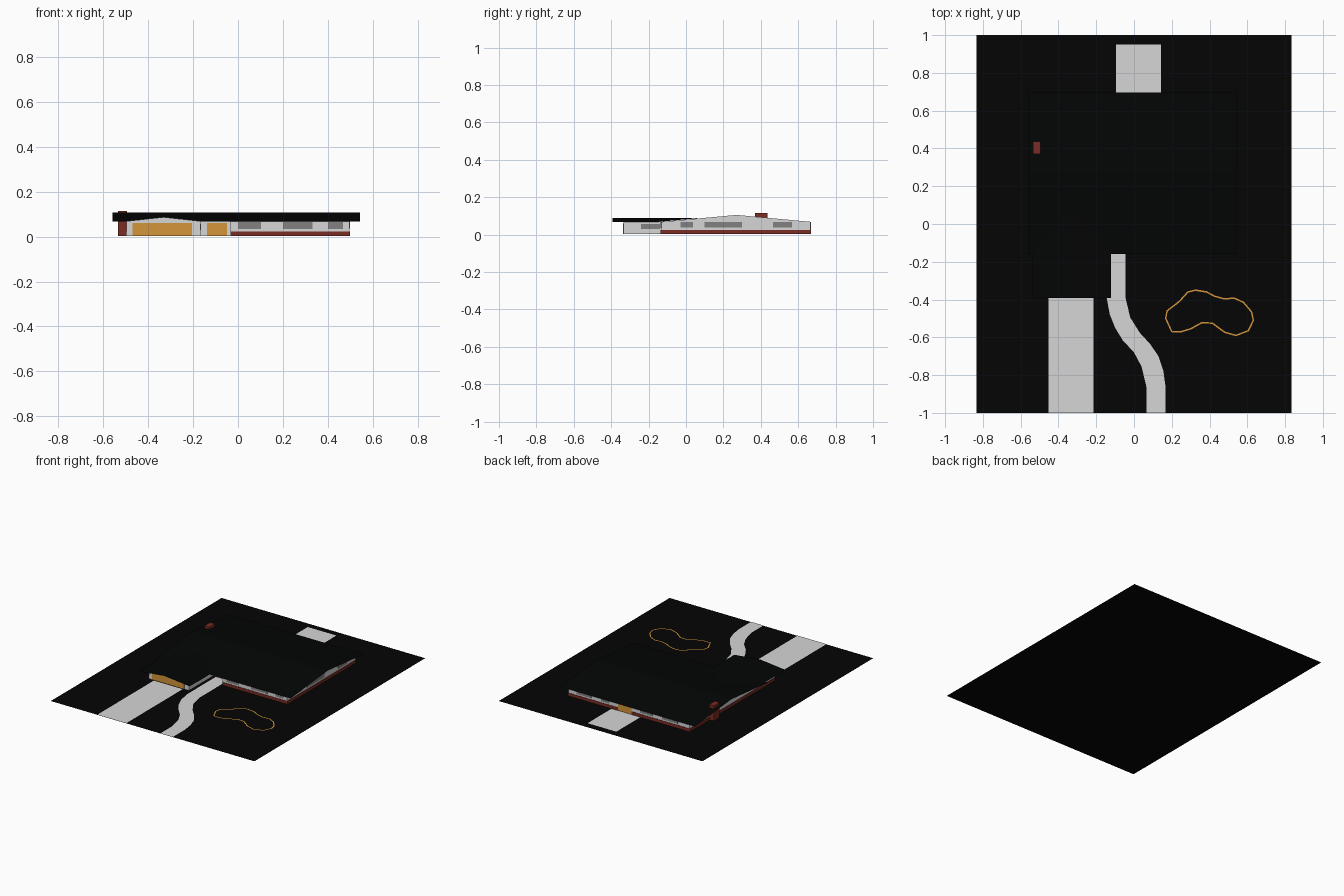
import bpy, bmesh, math
from mathutils import Vector

cube = bpy.data.objects.get("Cube")
if cube:
    bpy.data.objects.remove(cube, do_unlink=True)


def material(name, rgb):
    m = bpy.data.materials.new(name)
    m.use_nodes = True
    m.diffuse_color = (*rgb, 1)
    m.node_tree.nodes["Principled BSDF"].inputs["Base Color"].default_value = (*rgb, 1)
    return m


LAWN = material("black ground", (0.0015, 0.0015, 0.0015))
ROOF = material("black roof", (0.001, 0.0015, 0.0013))
WALL = material("light grey wall", (0.67, 0.67, 0.67))
PAVE = material("pale concrete", (0.67, 0.67, 0.67))
GLASS = material("grey glass", (0.22, 0.22, 0.22))
BRICK = material("red brick", (0.19, 0.025, 0.016))
TAN = material("tan wood", (0.65, 0.3, 0.042))


def mesh(name, verts, faces, mat):
    me = bpy.data.meshes.new(name)
    me.from_pydata(verts, [], faces)
    bm = bmesh.new()
    bm.from_mesh(me)
    bmesh.ops.recalc_face_normals(bm, faces=bm.faces)
    bm.to_mesh(me)
    bm.free()
    me.materials.append(mat)
    ob = bpy.data.objects.new(name, me)
    bpy.context.collection.objects.link(ob)
    return ob


def prism(name, ring, offset, mat):
    """Extrude a closed ring of 3D points along an offset."""
    n, off = len(ring), Vector(offset)
    verts = [Vector(p) for p in ring] + [Vector(p) + off for p in ring]
    faces = [tuple(range(n)), tuple(range(n, 2 * n))]
    faces += [(i, (i + 1) % n, n + (i + 1) % n, n + i) for i in range(n)]
    return mesh(name, verts, faces, mat)


def box(name, x, y, z, mat):
    ring = [(x[0], y[0], z[0]), (x[1], y[0], z[0]), (x[1], y[1], z[0]), (x[0], y[1], z[0])]
    return prism(name, ring, (0, 0, z[1] - z[0]), mat)


def ribbon(name, left, right, z, mat):
    """Flat strip between two matching outlines."""
    n = len(left)
    verts = [(x, y, z) for x, y in left + right]
    return mesh(name, verts, [(i, n + i, n + i + 1, i + 1) for i in range(n - 1)], mat)


# Main levels
BOTTOM = 0.003  # underside of the walls, just clear of the ground sheet
EAVE, RIDGE, GARAGE_RIDGE = 0.067, 0.107, 0.089
FRONT, BACK, RIDGE_Y = -0.16, 0.695, 0.27
WEST, EAST = -0.497, 0.496
WALL_FRONT, WALL_BACK, GARAGE_FRONT = -0.132, 0.666, -0.335
ENTRY_Y = -0.05
GARAGE_X, GARAGE_EAST = -0.331, -0.167


def roof_z(y):
    return RIDGE - (RIDGE - EAVE) * abs(y - RIDGE_Y) / (RIDGE_Y - FRONT)


# Ground
mesh("ground", [(-0.835, -1, 0), (0.835, -1, 0), (0.835, 1, 0), (-0.835, 1, 0)],
     [(0, 1, 2, 3)], LAWN)

# Paving
ribbon("driveway", [(-0.452, -1), (-0.452, -0.34)], [(-0.215, -1), (-0.215, -0.34)], 0.002, PAVE)
ribbon("back_patio", [(-0.094, 0.668), (-0.094, 0.95)], [(0.142, 0.668), (0.142, 0.95)], 0.002, PAVE)
ribbon("front_walk",
       [(-0.145, -0.05), (-0.145, -0.39), (-0.128, -0.48), (-0.10, -0.55), (-0.06, -0.615),
        (0.0, -0.68), (0.04, -0.755), (0.065, -0.86), (0.065, -1)],
       [(-0.045, -0.05), (-0.045, -0.39), (-0.02, -0.495), (0.03, -0.575), (0.085, -0.635),
        (0.13, -0.70), (0.155, -0.775), (0.167, -0.86), (0.167, -1)], 0.002, PAVE)

# Flower bed edging: thin closed outline
bed = [(0.168, -0.50), (0.175, -0.46), (0.24, -0.41), (0.285, -0.36), (0.325, -0.35),
       (0.385, -0.36), (0.425, -0.382), (0.48, -0.397), (0.53, -0.392), (0.58, -0.415),
       (0.622, -0.465), (0.632, -0.51), (0.605, -0.565), (0.54, -0.59), (0.48, -0.573),
       (0.415, -0.525), (0.36, -0.522), (0.30, -0.555), (0.25, -0.57), (0.20, -0.57)]
inner, outer = [], []
for i, p in enumerate(bed):
    t = Vector(bed[(i + 1) % len(bed)]) - Vector(bed[i - 1])
    n = Vector((-t.y, t.x)).normalized() * 0.004
    outer.append(tuple(Vector(p) + n))
    inner.append(tuple(Vector(p) - n))
ribbon("flower_bed_edging", outer + outer[:1], inner + inner[:1], 0.002, TAN)

# House walls: gabled sections with a recessed entry in the middle
for name, x0, x1, y0 in (("west_walls", WEST, GARAGE_EAST, WALL_FRONT),
                         ("entry_walls", GARAGE_EAST, -0.035, ENTRY_Y),
                         ("east_walls", -0.035, EAST, WALL_FRONT)):
    ring = [(x0, y0, BOTTOM), (x0, WALL_BACK, BOTTOM)]
    ring += [(x0, y, roof_z(y) - 0.002) for y in (WALL_BACK, RIDGE_Y, y0)]
    prism(name, ring, (x1 - x0, 0, 0), WALL)

# Garage wing walls
prism("garage_walls", [(WEST, GARAGE_FRONT, BOTTOM), (GARAGE_EAST, GARAGE_FRONT, BOTTOM),
                       (GARAGE_EAST, GARAGE_FRONT, 0.069), (GARAGE_X, GARAGE_FRONT, 0.087),
                       (WEST, GARAGE_FRONT, 0.069)],
      (0, WALL_FRONT - GARAGE_FRONT, 0), WALL)

# Roofs
mesh("main_roof",
     [(x, y, roof_z(y)) for y in (FRONT, RIDGE_Y, BACK) for x in (-0.56, 0.543)],
     [(0, 1, 3, 2), (2, 3, 5, 4)], ROOF)
meet = FRONT + (GARAGE_RIDGE - EAVE) / (RIDGE - EAVE) * (RIDGE_Y - FRONT)
mesh("garage_roof",
     [(-0.54, -0.392, EAVE), (GARAGE_X, -0.392, GARAGE_RIDGE), (-0.122, -0.392, EAVE),
      (-0.54, FRONT, EAVE), (GARAGE_X, meet, GARAGE_RIDGE), (-0.122, FRONT, EAVE)],
     [(0, 1, 4, 3), (1, 2, 5, 4)], ROOF)

# Chimney
box("chimney", (-0.534, -0.495), (0.37, 0.437), (BOTTOM, 0.115), BRICK)


# Plates fixed on the outside of walls
def plate_y(name, x, y, z, mat, side, t=0.003):
    box(name, x, sorted((y, y + side * t)), z, mat)


def plate_x(name, x, y, z, mat, side, t=0.003):
    box(name, sorted((x, x + side * t)), y, z, mat)


# Brick base
BASE = (BOTTOM - 0.001, 0.024)
plate_y("front_brick_base", (-0.032, 0.498), WALL_FRONT, BASE, BRICK, -1)
plate_x("east_brick_base", EAST, (-0.135, 0.669), BASE, BRICK, 1)
plate_x("west_brick_base", WEST, (GARAGE_FRONT, 0.669), BASE, BRICK, -1)
for name, x in (("back_brick_base_west", (-0.499, -0.02)), ("back_brick_base_east", (0.09, 0.498))):
    plate_y(name, x, WALL_BACK, BASE, BRICK, 1)

# Doors
plate_y("garage_door", (-0.47, -0.205), GARAGE_FRONT, (0.004, 0.06), TAN, -1)
plate_y("front_door", (-0.138, -0.049), ENTRY_Y, (0.003, 0.061), TAN, -1)
plate_y("back_door", (-0.02, 0.09), WALL_BACK, (0.003, 0.061), TAN, 1)

# Windows
for i, x in enumerate(((0, 0.102), (0.2, 0.333), (0.4, 0.467))):
    plate_y(f"front_window_{i + 1}", x, WALL_FRONT, (0.035, 0.066), GLASS, -1)
for i, x in enumerate(((-0.4, -0.27), (-0.19, -0.09), (0.16, 0.23), (0.31, 0.43))):
    plate_y(f"back_window_{i + 1}", x, WALL_BACK, (0.035, 0.066), GLASS, 1)
for i, y in enumerate(((-0.03, 0.037), (0.10, 0.30), (0.465, 0.567))):
    plate_x(f"east_window_{i + 1}", EAST, y, (0.037, 0.067), GLASS, 1)
plate_x("garage_side_window", GARAGE_EAST, (-0.24, -0.138), (0.03, 0.056), GLASS, 1)
